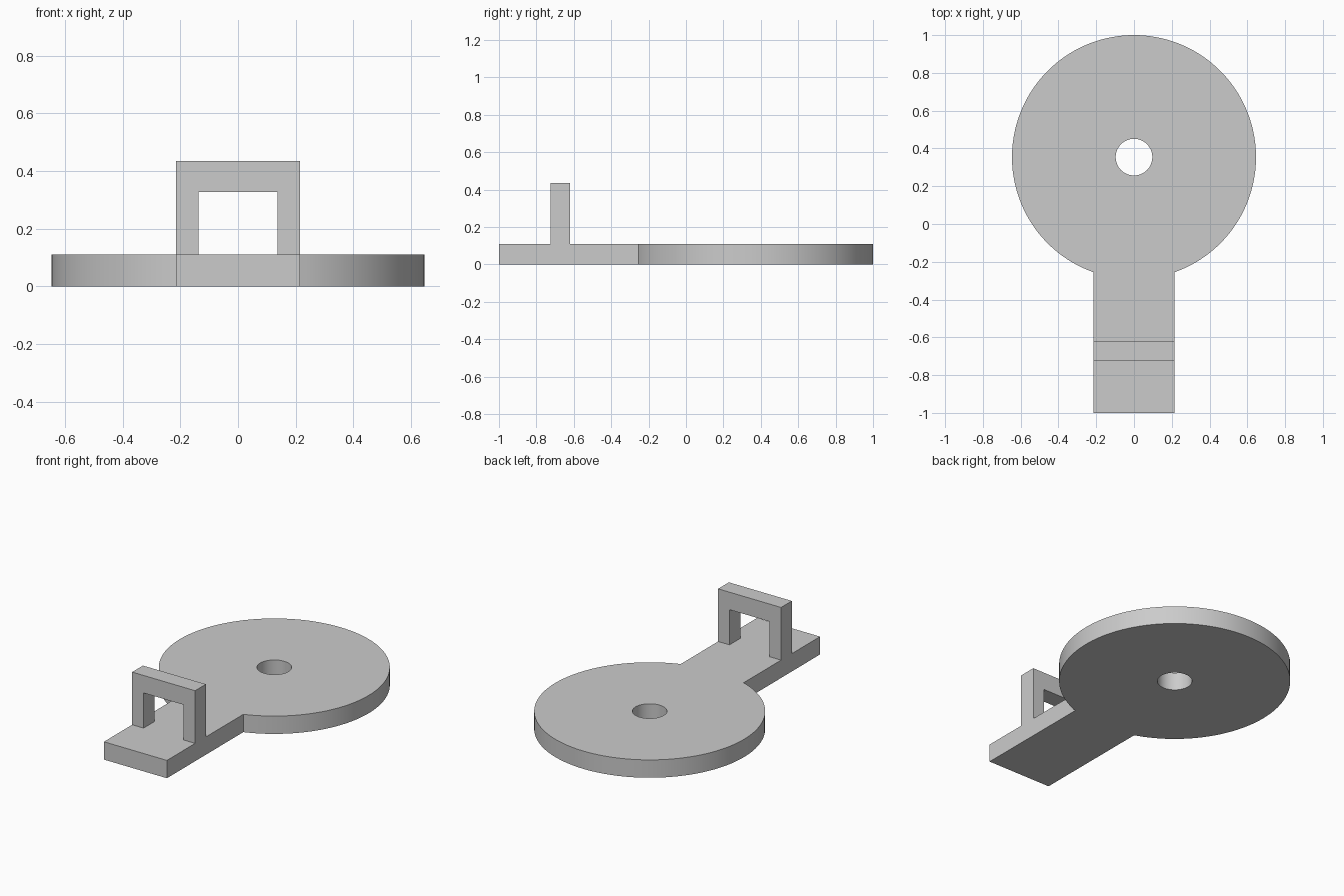
import bpy
import bmesh
import math
from mathutils import Vector

cube = bpy.data.objects.get("Cube")
if cube:
    bpy.data.objects.remove(cube, do_unlink=True)

grey = bpy.data.materials.new("plain grey")
grey.use_nodes = True
COLOUR = (0.6, 0.6, 0.6, 1)
grey.diffuse_color = COLOUR
grey.node_tree.nodes["Principled BSDF"].inputs["Base Color"].default_value = COLOUR

DISC_Y, DISC_R, HOLE_R = 0.354, 0.646, 0.097
HALF_W, THICK = 0.215, 0.11


def arc(radius, start, end, steps):
    """Points on a circle around the disc centre."""
    angles = [start + (end - start) * i / steps for i in range(steps + 1)]
    return [(radius * math.cos(a), DISC_Y + radius * math.sin(a), 0) for a in angles]


def prism(name, loops, depth):
    """Fill closed outlines (later ones are holes) and extrude along depth."""
    bm = bmesh.new()
    edges = []
    for loop in loops:
        verts = [bm.verts.new(p) for p in loop]
        edges += [bm.edges.new((v, verts[i - 1])) for i, v in enumerate(verts)]
    bmesh.ops.triangle_fill(bm, edges=edges, use_beauty=True)
    extruded = bmesh.ops.extrude_face_region(bm, geom=bm.faces[:], use_keep_orig=True)
    moved = [g for g in extruded["geom"] if isinstance(g, bmesh.types.BMVert)]
    bmesh.ops.translate(bm, verts=moved, vec=Vector(depth))
    bmesh.ops.recalc_face_normals(bm, faces=bm.faces[:])
    mesh = bpy.data.meshes.new(name)
    bm.to_mesh(mesh)
    bm.free()
    mesh.materials.append(grey)
    obj = bpy.data.objects.new(name, mesh)
    bpy.context.collection.objects.link(obj)
    bpy.ops.object.select_all(action="DESELECT")
    obj.select_set(True)
    bpy.context.view_layer.objects.active = obj
    bpy.ops.object.shade_smooth_by_angle(angle=math.radians(30))
    return obj


# Round plate with its tab and centre hole
half_gap = math.asin(HALF_W / DISC_R)
outline = arc(DISC_R, half_gap - math.pi / 2, 1.5 * math.pi - half_gap, 120)
outline += [(-HALF_W, -1, 0), (HALF_W, -1, 0)]
hole = arc(HOLE_R, 0, 2 * math.pi, 64)[:-1]
prism("base_plate", [outline, hole], (0, 0, THICK))

# Square loop standing across the tab
right_side = [(HALF_W, 0.435), (HALF_W, THICK), (0.137, THICK), (0.137, 0.327)]
profile = right_side + [(-x, z) for x, z in reversed(right_side)]
prism("strap_loop", [[(x, -0.725, z) for x, z in profile]], (0, 0.105, 0))
